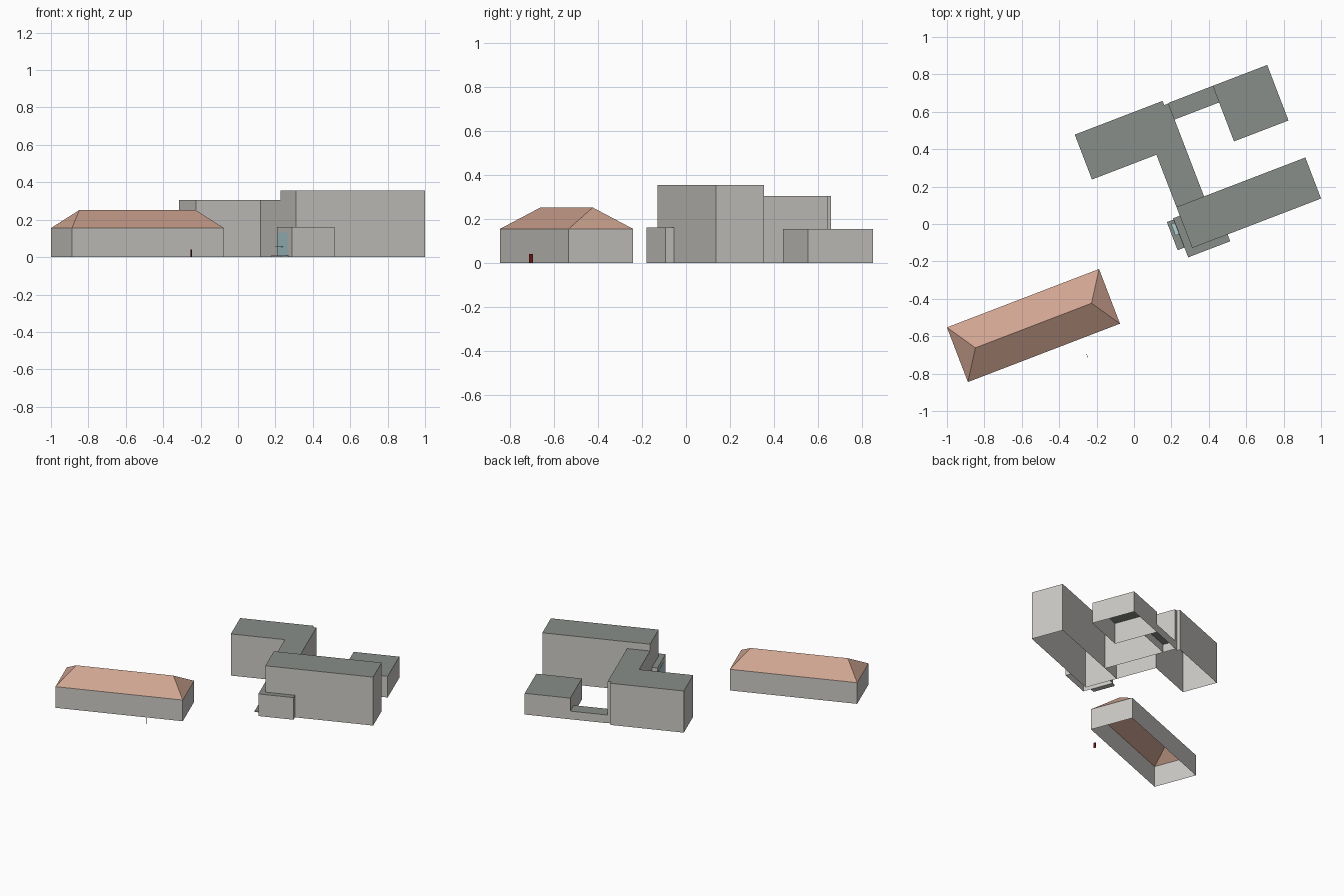
import bpy, bmesh, math
from mathutils import Vector

if "Cube" in bpy.data.objects:
    bpy.data.objects.remove(bpy.data.objects["Cube"])

ANG = math.radians(21)
U = Vector((math.cos(ANG), math.sin(ANG), 0))
V = Vector((-math.sin(ANG), math.cos(ANG), 0))
MAIN = Vector((0.227, 0.091, 0))       # back left corner of the hall
HOUSE = Vector((-0.888, -0.845, 0))    # front left corner of the house


def material(name, rgb):
    m = bpy.data.materials.new(name)
    m.diffuse_color = (*rgb, 1)
    m.use_nodes = True
    m.node_tree.nodes["Principled BSDF"].inputs["Base Color"].default_value = m.diffuse_color
    return m


wall = material("wall_grey", (0.60, 0.59, 0.56))
flat_roof = material("flat_roof_grey", (0.25, 0.27, 0.25))
tile = material("roof_tile", (0.62, 0.37, 0.28))
glass = material("glass", (0.42, 0.62, 0.65))
red = material("dark_red", (0.16, 0.01, 0.01))


def finish(name, bm, mats):
    me = bpy.data.meshes.new(name)
    bm.to_mesh(me)
    bm.free()
    for m in mats:
        me.materials.append(m)
    ob = bpy.data.objects.new(name, me)
    bpy.context.collection.objects.link(ob)
    return ob


def rect(u0, u1, v0, v1):
    return [(u0, v0), (u1, v0), (u1, v1), (u0, v1)]


def prism(name, origin, pts, z0, z1, side=wall, top=flat_roof, lid=True, floor=False, skip=()):
    """Walls round a counter-clockwise outline in the turned site axes."""
    bm = bmesh.new()
    lo = [bm.verts.new(origin + U * u + V * v + Vector((0, 0, z0))) for u, v in pts]
    hi = [bm.verts.new(p.co + Vector((0, 0, z1 - z0))) for p in lo]
    n = len(pts)
    for i in range(n):
        if i not in skip:
            j = (i + 1) % n
            bm.faces.new((lo[i], lo[j], hi[j], hi[i]))
    if lid:
        bm.faces.new(hi).material_index = 1
    if floor:
        bm.faces.new(lo[::-1])
    return finish(name, bm, [side, top])


# house walls and hipped roof
L, D, INSET = 0.871, 0.313, 0.103
prism("house_walls", HOUSE, rect(0, L, 0, D), 0, 0.155, lid=False)
bm = bmesh.new()
e = [bm.verts.new(HOUSE + U * u + V * v + Vector((0, 0, 0.155))) for u, v in rect(0, L, 0, D)]
r = [bm.verts.new(HOUSE + U * u + V * (D / 2) + Vector((0, 0, 0.252))) for u in (INSET, L - INSET)]
for f in ((e[0], e[1], r[1], r[0]), (e[1], e[2], r[1]), (e[2], e[3], r[0], r[1]), (e[3], e[0], r[0])):
    bm.faces.new(f)
finish("house_roof", bm, [tile])

# tall hall
prism("hall", MAIN, rect(0, 0.738, -0.235, 0), 0, 0.355)

# L-shaped wing behind the hall
prism("wing", MAIN, [(0, 0), (0.158, 0), (0.158, 0.532), (0.134, 0.532), (0.134, 0.556),
                     (-0.369, 0.556), (-0.369, 0.299), (0, 0.299)], 0, 0.305, skip=(0,))

# low link and pavilion
prism("link", MAIN, rect(0.158, 0.413, 0.44, 0.535), 0, 0.06, skip=(1, 3))
prism("pavilion", MAIN, rect(0.413, 0.725, 0.217, 0.535), 0, 0.155)

# entrance block wrapped round the hall corner
prism("entrance_block", MAIN, [(-0.038, -0.274), (0.203, -0.274), (0.203, -0.235), (0, -0.235),
                               (0, -0.05), (-0.038, -0.05)], 0, 0.162, skip=(2, 3))
# doorstep, glazing and glass canopy
prism("doorstep", MAIN, rect(-0.077, -0.038, -0.218, -0.057), 0, 0.008, floor=True)
prism("glazing", MAIN, rect(-0.040, -0.038, -0.215, -0.060), 0.008, 0.132, glass, glass, floor=True)
prism("canopy", MAIN, rect(-0.060, -0.040, -0.141, -0.075), 0.055, 0.058, glass, glass, floor=True)

# small sign post in front of the house
prism("post", Vector((-0.25, -0.705, 0)), rect(-0.001, 0.001, -0.009, 0.009), 0, 0.04, red, red, floor=True)
